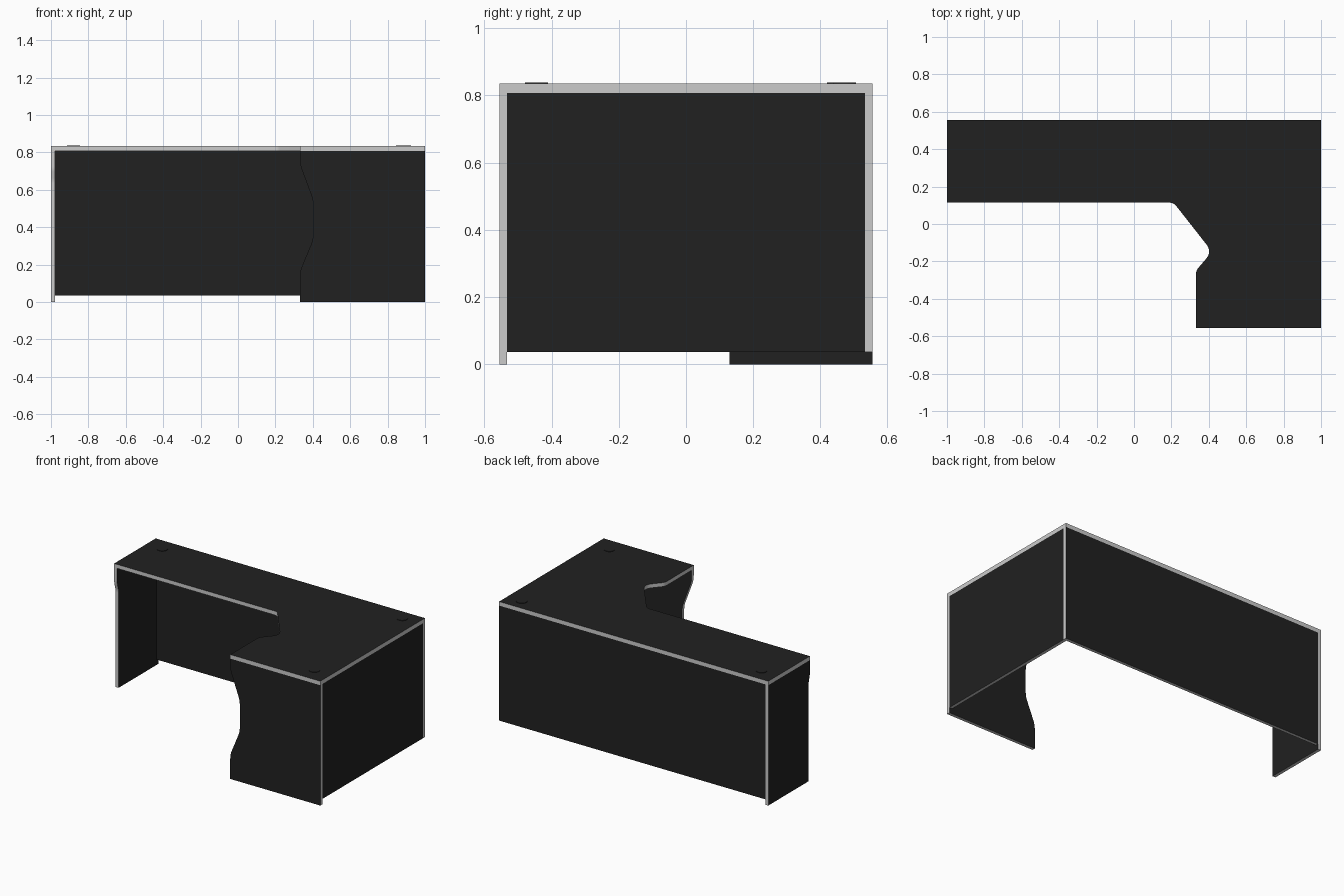
import bpy, bmesh, math
from mathutils import Vector

if "Cube" in bpy.data.objects:
    bpy.data.objects.remove(bpy.data.objects["Cube"])


def material(name, v):
    m = bpy.data.materials.new(name)
    m.diffuse_color = (v, v, v, 1)
    m.use_nodes = True
    m.node_tree.nodes["Principled BSDF"].inputs["Base Color"].default_value = m.diffuse_color
    return m


DARK = material("dark_laminate", 0.015)
EDGE = material("grey_edging", 0.55)


def rounded(points):
    """Outline with rounded corners: each point is (u, v, corner cut length)."""
    out = []
    for i, (u, v, r) in enumerate(points):
        c = Vector((u, v))
        if r == 0:
            out.append(c)
            continue
        p = Vector(points[i - 1][:2])
        n = Vector(points[(i + 1) % len(points)][:2])
        a, b = c + (p - c).normalized() * r, c + (n - c).normalized() * r
        for k in range(7):
            t = k / 6
            out.append((1 - t) ** 2 * a + 2 * t * (1 - t) * c + t * t * b)
    return out


def panel(name, axis, start, end, points, edge=EDGE):
    """Flat board: outline in the two other axes, extruded along axis, edged rim."""
    def place(p, w):
        co = [p[0], p[1]]
        co.insert(axis, w)
        return co
    bm = bmesh.new()
    face = bm.faces.new([bm.verts.new(place(p, start)) for p in rounded(points)])
    ext = bmesh.ops.extrude_face_region(bm, geom=[face], use_keep_orig=True)
    for g in ext["geom"]:
        if isinstance(g, bmesh.types.BMVert):
            g.co[axis] = end
    bmesh.ops.recalc_face_normals(bm, faces=bm.faces[:])
    for f in bm.faces:
        f.material_index = 0 if abs(f.normal[axis]) > 0.9 else 1
    me = bpy.data.meshes.new(name)
    bm.to_mesh(me)
    bm.free()
    me.materials.append(DARK)
    me.materials.append(edge)
    ob = bpy.data.objects.new(name, me)
    bpy.context.collection.objects.link(ob)
    bpy.ops.object.select_all(action='DESELECT')
    ob.select_set(True)
    bpy.context.view_layer.objects.active = ob
    bpy.ops.object.shade_smooth_by_angle(angle=math.radians(30))
    return ob


def rect(u0, u1, v0, v1):
    return [(u0, v0, 0), (u1, v0, 0), (u1, v1, 0), (u0, v1, 0)]


X, Y, T = 1.0, 0.555, 0.022
TOP, UNDER, GAP = 0.835, 0.808, 0.036

# L-shaped worktop with scooped inner corner
panel("worktop", 2, UNDER, TOP, [
    (-X, Y, 0), (-X, 0.114, 0), (0.212, 0.114, 0.022), (0.4176, -0.148, 0.05),
    (0.331, -0.25, 0.022), (0.331, -Y, 0), (X, -Y, 0), (X, Y, 0)])

# Front leg with waisted inner edge
panel("front_leg", 1, -Y, -Y + T, [
    (0.331, 0, 0), (0.331, 0.165, 0.03), (0.402, 0.335, 0.03), (0.402, 0.545, 0.03),
    (0.331, 0.735, 0.03), (0.331, UNDER, 0), (X, UNDER, 0), (X, 0, 0)])

# Left leg, slightly set back below the top
panel("left_leg", 0, -X, -X + T, [
    (Y, 0, 0), (0.13, 0, 0), (0.13, 0.65, 0.015), (0.114, 0.71, 0.015),
    (0.114, UNDER, 0), (Y, UNDER, 0)])

# Modesty panels, raised off the floor
panel("back_panel", 1, Y - T, Y, rect(-X + T, X, GAP, UNDER))
panel("right_panel", 0, X - T, X, rect(-Y + T, Y - T, GAP, UNDER))

# Cable grommets
for i, (gx, gy) in enumerate([(-0.88, 0.454), (0.89, 0.472), (0.88, -0.445)]):
    ring = [(gx + 0.034 * math.cos(a), gy + 0.034 * math.sin(a), 0)
            for a in (math.tau * k / 32 for k in range(32))]
    panel(f"cable_grommet_{i + 1}", 2, TOP, TOP + 0.003, ring, DARK)
